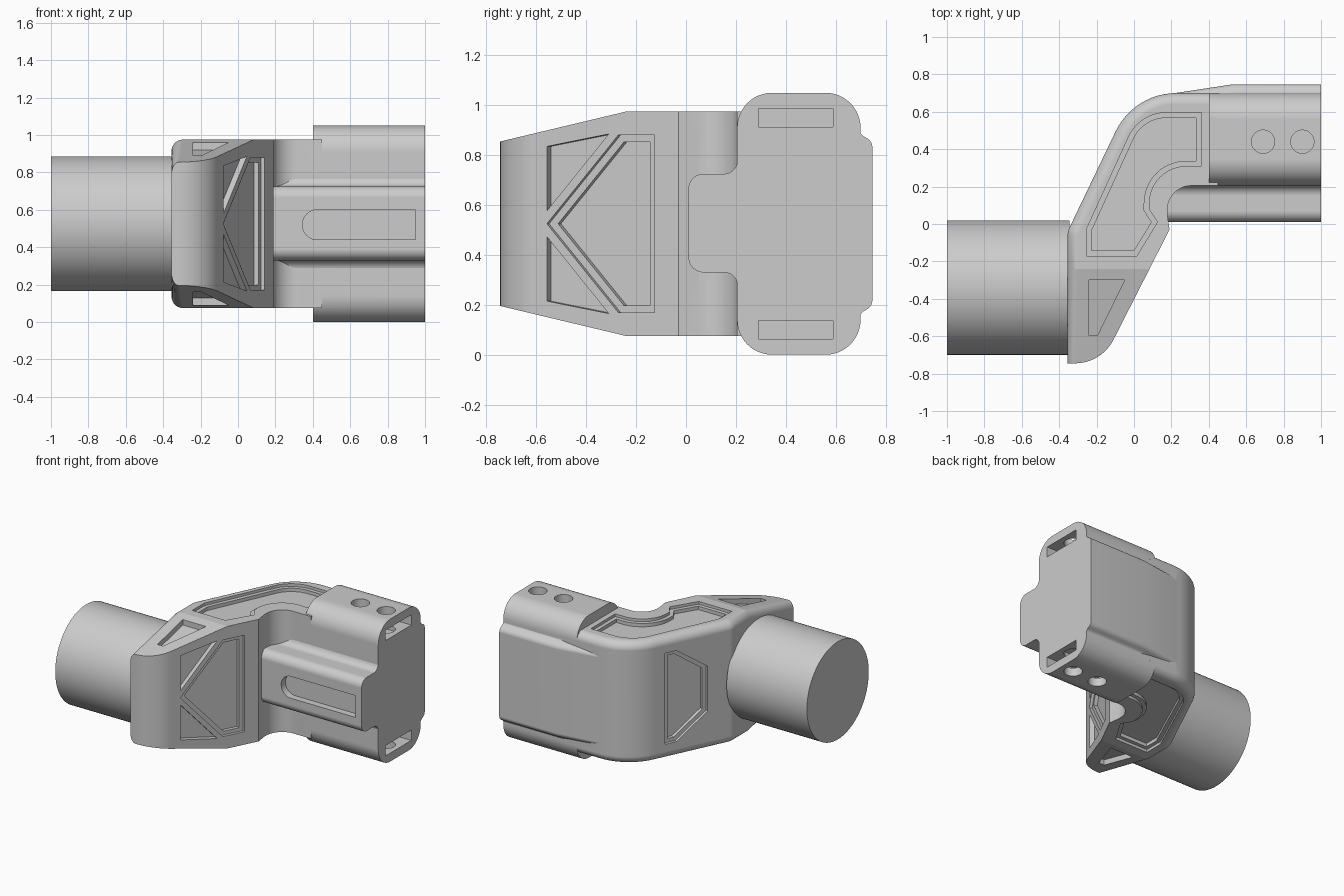
import bpy, bmesh, math
from mathutils import Vector

cube = bpy.data.objects.get("Cube")
if cube:
    bpy.data.objects.remove(cube)

TOP = 1.05      # full height, the model mirrors about half of it
metal = bpy.data.materials.new("plain grey")
metal.use_nodes = True
grey = (0.604, 0.604, 0.604, 1)
metal.diffuse_color = grey
metal.node_tree.nodes["Principled BSDF"].inputs["Base Color"].default_value = grey


def rounded(corners, steps=12):
    """Outline from corners (a, b) or (a, b, radius)."""
    out = []
    for i, c in enumerate(corners):
        p = Vector(c[:2])
        if len(c) < 3:
            out.append(p)
            continue
        u = (Vector(corners[i - 1][:2]) - p).normalized()
        v = (Vector(corners[(i + 1) % len(corners)][:2]) - p).normalized()
        half, r = u.angle(v) / 2, c[2]
        centre = p + (u + v).normalized() * r / math.sin(half)
        s = (p + u * r / math.tan(half) - centre).normalized()
        e = (p + v * r / math.tan(half) - centre).normalized()
        out += [centre + s.slerp(e, k / steps).normalized() * r for k in range(steps + 1)]
    return out


def inset(pts, w):
    """Mitred inward offset of an outline."""
    n = len(pts)
    area = sum(pts[i - 1].cross(pts[i]) for i in range(n))
    w = math.copysign(w, area)
    out = []
    for i, p in enumerate(pts):
        a, b = (p - pts[i - 1]).normalized(), (pts[(i + 1) % n] - p).normalized()
        na, nb = Vector((-a.y, a.x)), Vector((-b.y, b.x))
        out.append(p + (na + nb) * w / (1 + na.dot(nb)))
    return out


def along_x(a, b, d): return Vector((d, a, b))
def along_y(a, b, d): return Vector((a, d, b))
def along_z(a, b, d): return Vector((a, b, d))


def flipped(frame):
    def f(a, b, d):
        v = frame(a, b, d)
        return Vector((v.x, v.y, TOP - v.z))
    return f


def prism(name, pts, lo, hi, frame, edit=None):
    bm = bmesh.new()
    rings = [[bm.verts.new(frame(p[0], p[1], d)) for p in pts] for d in (lo, hi)]
    bm.faces.new(rings[0])
    bm.faces.new(rings[1])
    for i in range(len(pts)):
        bm.faces.new((rings[0][i - 1], rings[0][i], rings[1][i], rings[1][i - 1]))
    bmesh.ops.recalc_face_normals(bm, faces=bm.faces)
    if edit:
        edit(bm)
    mesh = bpy.data.meshes.new(name)
    bm.to_mesh(mesh)
    bm.free()
    ob = bpy.data.objects.new(name, mesh)
    bpy.context.collection.objects.link(ob)
    mesh.materials.append(metal)
    return ob


def combine(target, tool, operation):
    mod = target.modifiers.new("combine", "BOOLEAN")
    mod.operation, mod.solver, mod.object = operation, "EXACT", tool
    bpy.context.view_layer.objects.active = target
    bpy.ops.object.modifier_apply(modifier=mod.name)
    bpy.data.objects.remove(tool)


def slice_at(bm, co, no):
    geom = bm.verts[:] + bm.edges[:] + bm.faces[:]
    bmesh.ops.bisect_plane(bm, geom=geom, plane_co=co, plane_no=no, dist=1e-5)


# Cranked arm: tapered at the front, rounded along its outer rim
def taper(y):
    return max(0, -0.24 - y) * 0.238


def shape_arm(bm):
    slice_at(bm, (0, -0.24, 0), (0, 1, 0))
    for v in bm.verts:
        v.co.z += taper(v.co.y) * (-1 if v.co.z > TOP / 2 else 1)
    bm.normal_update()
    rim = []
    for e in bm.edges:
        faces = sorted(e.link_faces, key=lambda f: abs(f.normal.z))
        side, cap = faces[0].normal, faces[-1].normal
        if abs(cap.z) > 0.9 and abs(side.z) < 0.1 and (side.x < -0.3 or side.y > 0.5):
            rim.append(e)
    bmesh.ops.bevel(bm, geom=rim, offset=0.06, segments=10, profile=0.5,
                    affect="EDGES", clamp_overlap=False)


arm_outline = rounded([
    (-0.355, -0.745), (-0.174, -0.745, 0.23), (0.19, -0.03), (0.178, 0.05),
    (0.178, 0.205, 0.13), (0.45, 0.205), (0.45, 0.70), (0.0, 0.70, 0.36),
    (-0.355, -0.04, 0.1)])
body = prism("adapter_body", arm_outline, 0.075, 0.975, along_z, shape_arm)

# Clamp block
block = rounded([(0.205, 0, 0.14), (0.7, 0, 0.14), (0.7, TOP, 0.14), (0.205, TOP, 0.14)])
combine(body, prism("block", block, 0.4, 1, along_x), "UNION")

# Front rib, filleted into the block
rib = rounded([
    (0.01, 0.33, 0.06), (0.207, 0.33, 0.055), (0.207, 0.2), (0.45, 0.2),
    (0.45, 0.85), (0.207, 0.85), (0.207, 0.725, 0.055), (0.01, 0.725, 0.06)])
combine(body, prism("front_rib", rib, 0.17, 1, along_x), "UNION")


# Back pad, ramping out of the arm
def ramp(bm):
    slice_at(bm, (0.53, 0, 0), (1, 0, 0))
    for v in bm.verts:
        if v.co.x < 0.3:
            v.co.y -= 0.05


pad = rounded([
    (0.5, 0.12), (0.697, 0.12), (0.697, 0.165, 0.03), (0.747, 0.195, 0.04),
    (0.747, 0.855, 0.04), (0.697, 0.885, 0.03), (0.697, 0.93), (0.5, 0.93)])
combine(body, prism("back_pad", pad, 0.2, 1, along_x, ramp), "UNION")


# Recesses
def cut(pts, lo, hi, frame):
    combine(body, prism("cutter", pts, lo, hi, frame), "DIFFERENCE")


def stepped(pts, surface, frame, rim=0.028):
    cut(pts, surface - 0.02, surface + 0.1, frame)
    cut(inset(pts, rim), surface - 0.045, surface + 0.1, frame)


def inner_slope(a, b, d):
    n = Vector((1, -0.509, 0)).normalized()
    return Vector((0.19 + 0.509 * (a + 0.03), a, b)) + n * d


def outer_slope(a, b, d):
    n = Vector((-1, 0.48, 0)).normalized()
    return Vector((0.48 * (a - 0.70), a, b)) + n * d


def taper_face(a, b, d):
    return Vector((a, b, 0.975 - taper(b) + d))


top_panel = rounded([
    (-0.255, -0.17), (0.015, -0.17), (0.125, 0.01), (0.08, 0.08),
    (0.08, 0.31, 0.2), (0.36, 0.31), (0.36, 0.595), (0.03, 0.595, 0.22),
    (-0.255, -0.03, 0.08)])
taper_panel = [(-0.24, -0.30), (-0.05, -0.30), (-0.195, -0.595), (-0.24, -0.595)]
slope_triangle = [(-0.558, 0.577), (-0.558, 0.835), (-0.31, 0.885)]
slot = [(0.29, 0.912), (0.59, 0.912), (0.59, 0.988), (0.29, 0.988)]

for side in (lambda f: f, flipped):
    stepped(top_panel, 0.975, side(along_z))
    cut(taper_panel, -0.04, 0.1, side(taper_face))
    cut(slope_triangle, -0.035, 0.1, side(inner_slope))
    cut(slot, 0.56, 1.1, side(along_x))
    for x in (0.69, 0.9):
        hole = [(x + 0.062 * math.cos(math.tau * k / 40),
                 0.44 + 0.062 * math.sin(math.tau * k / 40)) for k in range(40)]
        cut(hole, 0.88, 1.2, side(along_z))

stepped(rounded([(-0.558, 0.525), (-0.272, 0.17), (-0.126, 0.17),
                 (-0.126, 0.88), (-0.272, 0.88)]), 0, inner_slope)
stepped(rounded([(0.135, 0.36), (0.35, 0.19), (0.43, 0.19),
                 (0.43, 0.86), (0.35, 0.86), (0.135, 0.69)]), 0, outer_slope)
cut(rounded([(0.345, 0.44, 0.079), (0.95, 0.44), (0.95, 0.60), (0.345, 0.60, 0.079)]),
    -0.1, 0.06, along_y)

# Round tube
circle = [(-0.34 + 0.36 * math.cos(math.tau * k / 96),
           TOP / 2 + 0.36 * math.sin(math.tau * k / 96)) for k in range(96)]
tube = prism("round_tube", circle, -1, -0.345, along_x)

# Smooth shading with crisp edges
for ob in (body, tube):
    bpy.ops.object.select_all(action="DESELECT")
    ob.select_set(True)
    bpy.context.view_layer.objects.active = ob
    bpy.ops.object.shade_smooth_by_angle(angle=math.radians(12))
    mod = ob.modifiers.new("even normals", "WEIGHTED_NORMAL")
    mod.keep_sharp = True
